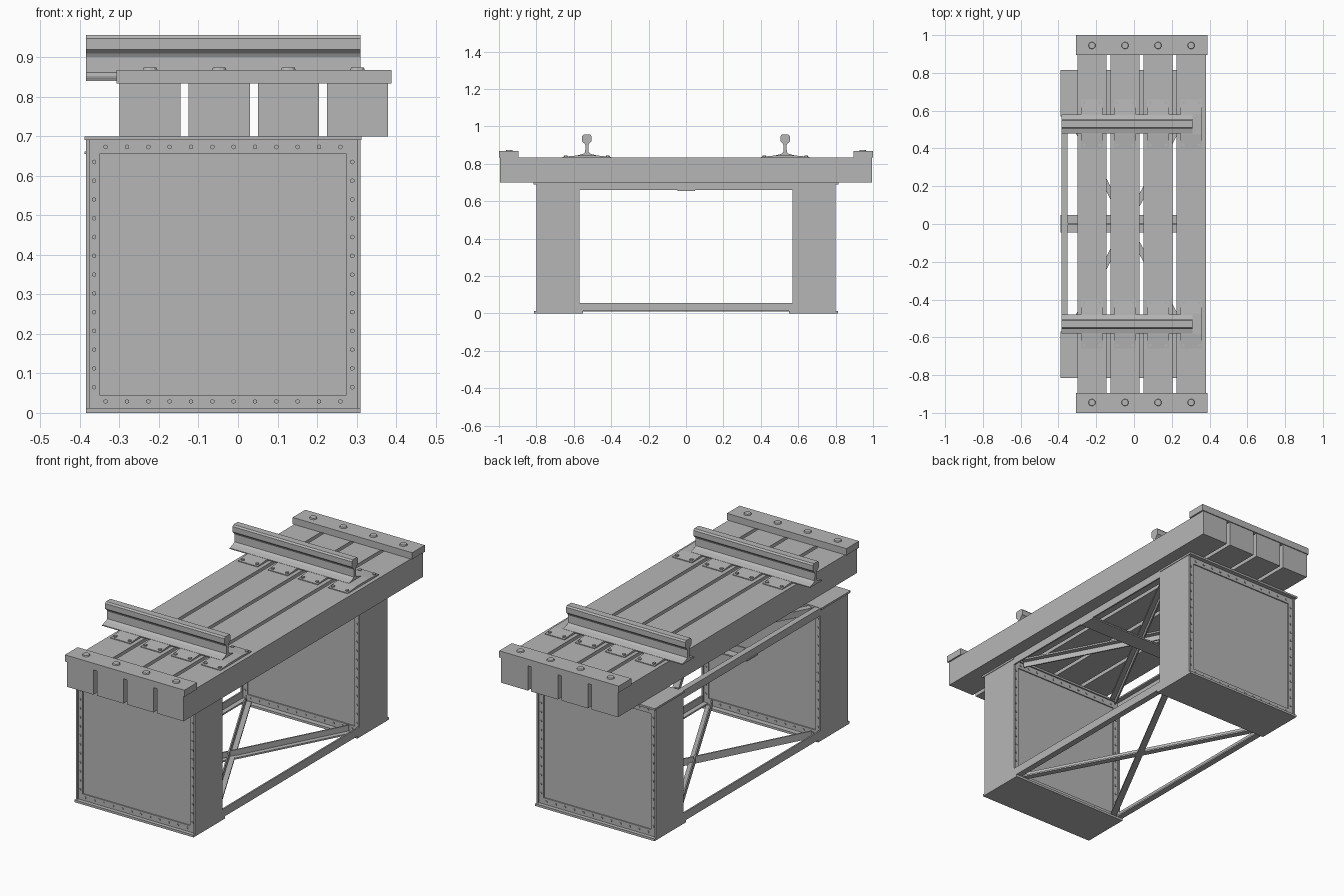
import bpy, bmesh, math
from mathutils import Matrix, Vector

old = bpy.data.objects.get("Cube")
if old:
    bpy.data.objects.remove(old, do_unlink=True)

steel = bpy.data.materials.new("plain grey")
steel.use_nodes = True
GREY = (0.47, 0.47, 0.47, 1)
steel.diffuse_color = GREY
steel.node_tree.nodes["Principled BSDF"].inputs["Base Color"].default_value = GREY


def finish(name, bm):
    bmesh.ops.recalc_face_normals(bm, faces=bm.faces)
    mesh = bpy.data.meshes.new(name)
    bm.to_mesh(mesh)
    bm.free()
    mesh.materials.append(steel)
    obj = bpy.data.objects.new(name, mesh)
    bpy.context.collection.objects.link(obj)
    return obj


def box(bm, x, y, z, turn=None):
    """Add a block from (low, high) ranges, optionally transformed."""
    size = [r[1] - r[0] for r in (x, y, z)]
    mid = Vector([(r[0] + r[1]) / 2 for r in (x, y, z)])
    mat = Matrix.Translation(mid) @ Matrix.Diagonal((*size, 1))
    bmesh.ops.create_cube(bm, size=1, matrix=(turn or Matrix()) @ mat)


def peg(bm, at, radius, height, sides=8, axis="Z", top=1.0):
    rot = Matrix.Rotation(math.pi / 2, 4, "X") if axis == "Y" else Matrix()
    bmesh.ops.create_cone(bm, cap_ends=True, segments=sides, radius1=radius,
                          radius2=radius * top, depth=height,
                          matrix=Matrix.Translation(at) @ rot)


def extrude(bm, outline, x0, x1):
    """Sweep a closed (y, z) outline along x."""
    face = bm.faces.new([bm.verts.new((x0, y, z)) for y, z in outline])
    moved = bmesh.ops.extrude_face_region(bm, geom=[face])["geom"]
    bmesh.ops.translate(bm, vec=(x1 - x0, 0, 0),
                        verts=[v for v in moved if isinstance(v, bmesh.types.BMVert)])


def side(s, a, b):
    return tuple(sorted((s * a, s * b)))


X0, X1 = -0.385, 0.31
XC = (X0 + X1) / 2
TIES = [-0.2225 + 0.175 * i for i in range(4)]

# Cross ties
for i, tx in enumerate(TIES):
    bm = bmesh.new()
    box(bm, (tx - 0.0775, tx + 0.0775), (-0.995, 0.995), (0.70, 0.833))
    finish(f"tie_{i + 1}", bm)

# Rail half section, foot to head
HALF = [(0.05, 0.84), (0.05, 0.845), (0.02, 0.853), (0.009, 0.862), (0.008, 0.9),
        (0.013, 0.909), (0.025, 0.92), (0.025, 0.948), (0.018, 0.956)]

for s, label in ((-1, "front"), (1, "back")):
    # Guard timber with bolts
    bm = bmesh.new()
    box(bm, (-0.308, 0.388), side(s, 0.895, 1.0), (0.833, 0.868))
    finish(f"{label}_guard_timber", bm)
    bm = bmesh.new()
    for tx in TIES:
        peg(bm, (tx, s * 0.945, 0.870), 0.02, 0.008, 10, top=0.85)
    finish(f"{label}_guard_bolts", bm)

    # Rail
    bm = bmesh.new()
    ry = s * 0.53
    outline = HALF + [(-y, z) for y, z in reversed(HALF)]
    extrude(bm, [(ry + y, z) for y, z in outline], X0, X1)
    finish(f"{label}_rail", bm)

    # Tie plates and spikes
    plates, spikes = bmesh.new(), bmesh.new()
    section = [(-0.13, 0.832), (0.13, 0.832), (0.13, 0.837), (0.055, 0.844),
               (-0.055, 0.844), (-0.13, 0.837)]
    for tx in TIES:
        extrude(plates, [(ry + y, z) for y, z in section], tx - 0.057, tx + 0.057)
        for dx in (-0.042, 0.042):
            for dy in (-0.112, 0.112):
                peg(spikes, (tx + dx, ry + dy, 0.839), 0.009, 0.01)
    finish(f"{label}_tie_plates", plates)
    finish(f"{label}_spikes", spikes)

    # Girder: web box, end plates and flanges
    bm = bmesh.new()
    box(bm, (X0 + 0.008, X1 - 0.008), side(s, 0.584, 0.786), (0.01, 0.692))
    for x in ((X0, X0 + 0.009), (X1 - 0.009, X1)):
        box(bm, x, side(s, 0.57, 0.80), (0.01, 0.692))
    box(bm, (X0, X1), side(s, 0.55, 0.812), (0, 0.012))
    box(bm, (X0 - 0.004, X1 + 0.003), side(s, 0.57, 0.815), (0.69, 0.70))
    finish(f"{label}_girder", bm)

    # Angle frames and rivets on both girder faces
    frame, rivets = bmesh.new(), bmesh.new()
    for inner, outer, ry2 in ((0.782, 0.792, 0.793), (0.578, 0.588, 0.577)):
        y = side(s, inner, outer)
        for x in ((X0 + 0.008, X0 + 0.035), (X1 - 0.035, X1 - 0.008)):
            box(frame, x, y, (0.011, 0.691))
        for z in ((0.011, 0.045), (0.655, 0.691)):
            box(frame, (X0 + 0.034, X1 - 0.034), y, z)
        for k in range(13):
            z = 0.065 + 0.0475 * k
            for x in (X0 + 0.021, X1 - 0.021):
                peg(rivets, (x, s * ry2, z), 0.006, 0.006, 6, "Y")
        for k in range(12):
            x = X0 + 0.05 + 0.054 * k
            for z in (0.029, 0.673):
                peg(rivets, (x, s * ry2, z), 0.006, 0.006, 6, "Y")
    finish(f"{label}_angle_frames", frame)
    finish(f"{label}_rivets", rivets)

# Lower and upper bracing between the girders
for label, low, high, plate in (("lower", 0.012, 0.055, (0.012, 0.02)),
                                ("upper", 0.66, 0.70, (0.69, 0.698))):
    bm = bmesh.new()
    for web, leg in (((X0, X0 + 0.008), (X0, X0 + 0.033)),
                     ((X1 - 0.008, X1), (X1 - 0.033, X1))):
        box(bm, web, (-0.59, 0.59), (low, high))
        box(bm, leg, (-0.59, 0.59), plate)
    finish(f"{label}_side_struts", bm)

    bm = bmesh.new()
    reach = math.hypot(0.30, 0.57) - 0.01
    for s in (-1, 1):
        turn = Matrix.Translation((XC, 0, 0)) @ Matrix.Rotation(s * math.atan2(0.30, 0.57), 4, "Z")
        lift = 0.001 * s
        box(bm, (-0.016, 0.016), (-reach, reach), (plate[0] + lift, plate[1] + lift), turn)
        box(bm, (-0.016, -0.009), (-reach, reach), (low + 0.003, high - 0.006), turn)
    finish(f"{label}_cross_braces", bm)

# Central upper strut
bm = bmesh.new()
box(bm, (X0 - 0.004, X1), (-0.045, 0.048), (0.655, 0.662))
box(bm, (X0 + 0.01, X1 - 0.01), (-0.004, 0.004), (0.66, 0.698))
finish("centre_strut", bm)
